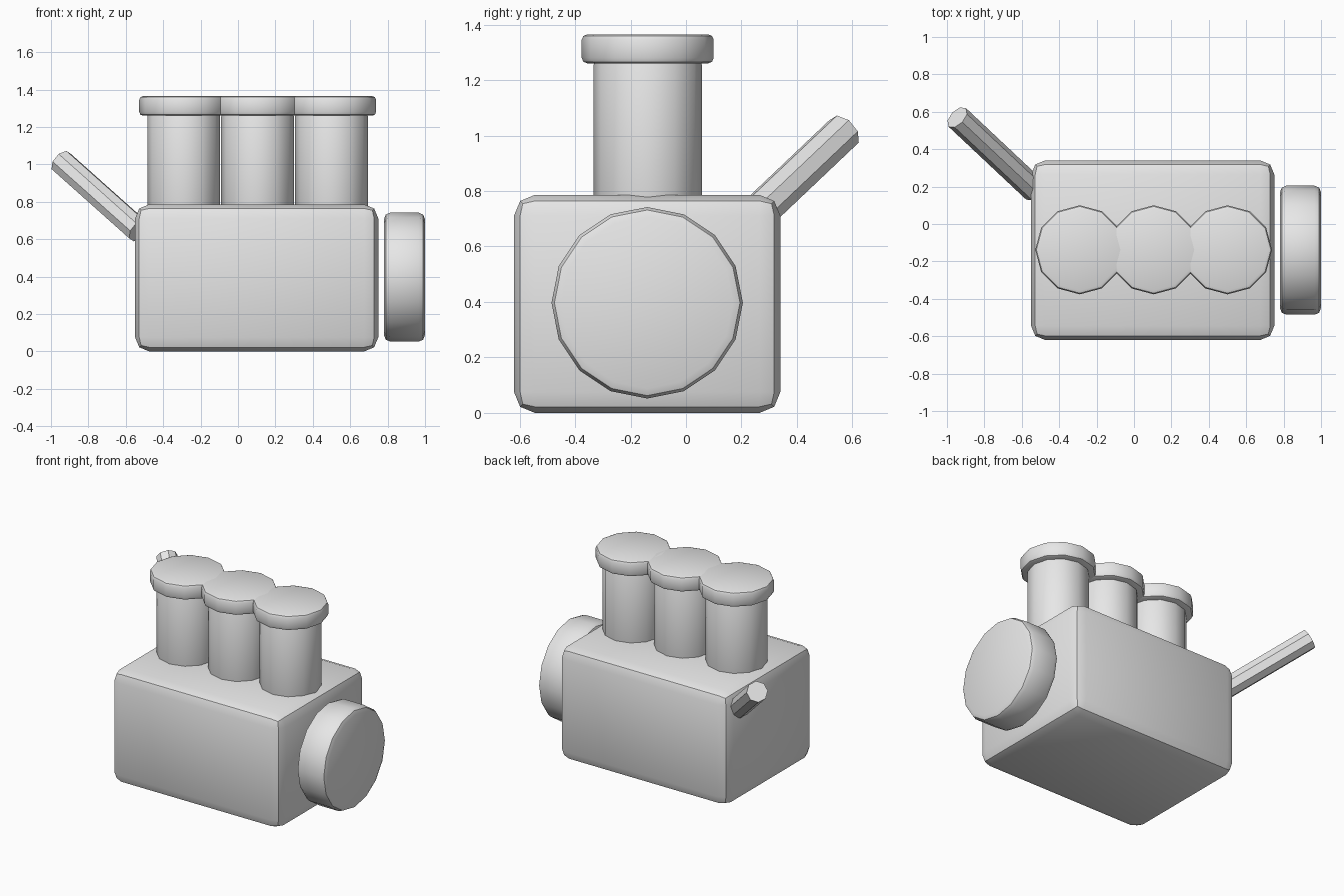
import bpy
import math
from mathutils import Vector

cube = bpy.data.objects.get("Cube")
if cube:
    bpy.data.objects.remove(cube, do_unlink=True)

grey = bpy.data.materials.new("plain_grey")
grey.use_nodes = True
colour = (0.8, 0.8, 0.8, 1)
grey.diffuse_color = colour
grey.node_tree.nodes["Principled BSDF"].inputs["Base Color"].default_value = colour


def finish(name, bevel=0, smooth=True):
    """Name the active object, round its rims and shade it."""
    obj = bpy.context.object
    obj.name = name
    obj.data.materials.append(grey)
    bpy.ops.object.transform_apply(location=False, rotation=True, scale=True)
    if bevel:
        mod = obj.modifiers.new("rounded_rims", 'BEVEL')
        mod.width = bevel
        mod.segments = 2
        mod.limit_method = 'ANGLE'
        mod.angle_limit = math.radians(50)
        bpy.ops.object.modifier_apply(modifier=mod.name)
    if smooth:
        bpy.ops.object.shade_smooth_by_angle(angle=math.radians(35))
    return obj


def cylinder(name, start, end, radius, sides, bevel=0, smooth=True):
    """Cylinder running between two points."""
    start, end = Vector(start), Vector(end)
    axis = end - start
    bpy.ops.mesh.primitive_cylinder_add(
        vertices=sides, radius=radius, depth=axis.length,
        location=(start + end) / 2,
        rotation=axis.to_track_quat('Z', 'Y').to_euler())
    return finish(name, bevel, smooth)


# Main box
bpy.ops.mesh.primitive_cube_add(size=1, location=(0.1, -0.14, 0.393))
bpy.context.object.scale = (1.3, 0.96, 0.786)
finish("body", 0.075)

# Row of three capped pipes on top
for i, x in enumerate((-0.29, 0.105, 0.5), 1):
    cylinder(f"pipe_{i}", (x, -0.138, 0.6), (x, -0.138, 1.28), 0.195, 12, 0.025)
    cylinder(f"pipe_cap_{i}", (x, -0.138, 1.26), (x, -0.138, 1.365), 0.238, 12, 0.02)

# Wheel on the left side
cylinder("side_wheel", (0.78, -0.14, 0.397), (1.0, -0.14, 0.397), 0.345, 16, 0.035)

# Slanted lever on the right side
cylinder("lever", (-0.53, 0.18, 0.645), (-0.945, 0.57, 1.015), 0.068, 8, smooth=False)
